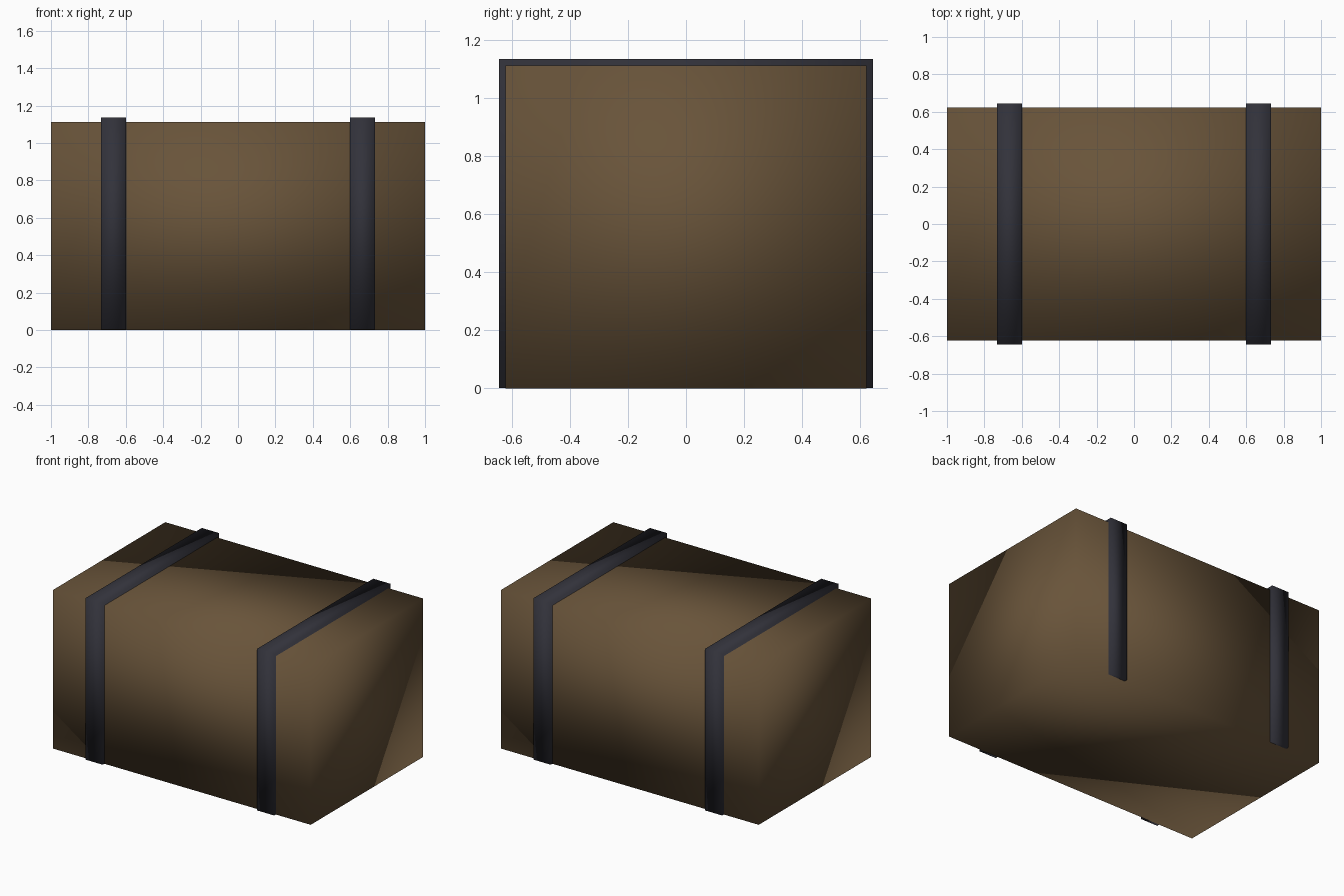
import bpy

cube = bpy.data.objects.get("Cube")
if cube:
    bpy.data.objects.remove(cube, do_unlink=True)


def make_material(name, rgb):
    mat = bpy.data.materials.new(name)
    mat.use_nodes = True
    color = (*rgb, 1.0)
    mat.diffuse_color = color
    mat.node_tree.nodes["Principled BSDF"].inputs["Base Color"].default_value = color
    return mat


def soft_box(name, x, width, depth, bottom, top, mat):
    """Box with smooth shading carried around all its corners."""
    bpy.ops.mesh.primitive_cube_add(size=1, location=(x, 0, (bottom + top) / 2))
    box = bpy.context.object
    box.name = name
    box.scale = (width, depth, top - bottom)
    bpy.ops.object.transform_apply(location=False, rotation=False, scale=True)
    bpy.ops.object.shade_smooth()
    box.data.materials.append(mat)
    return box


brown = make_material("brown_cardboard", (0.14, 0.088, 0.042))
black = make_material("dark_strap", (0.032, 0.032, 0.043))

# Package body
soft_box("package_body", 0, 2.0, 1.245, 0, 1.112, brown)

# Straps wrapped over the top, front and back; the underside stays brown
for side, x in (("left", 0.665), ("right", -0.665)):
    soft_box(side + "_strap", x, 0.133, 1.288, 0.002, 1.135, black)
